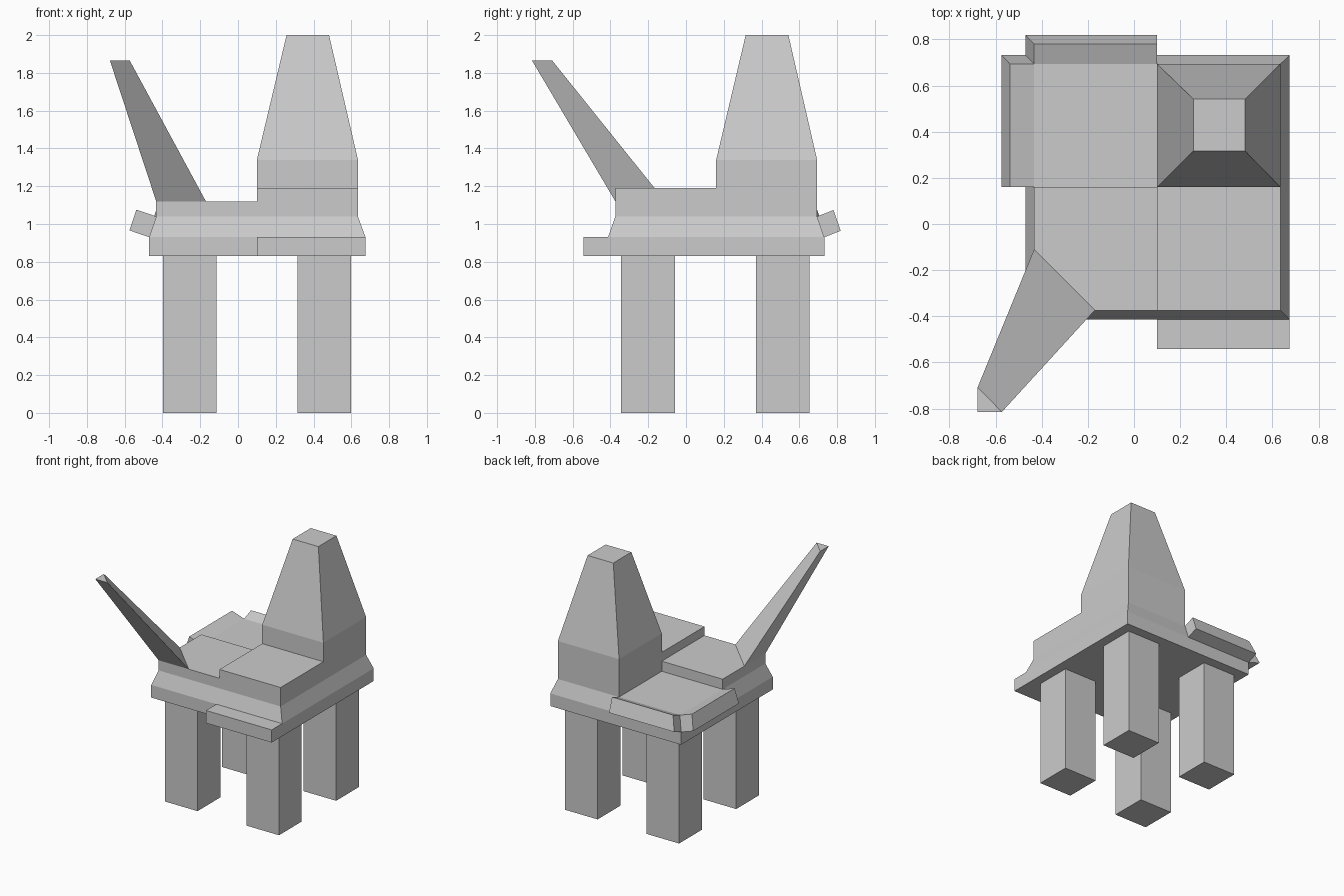
import bpy
import bmesh

cube = bpy.data.objects.get("Cube")
if cube:
    bpy.data.objects.remove(cube, do_unlink=True)

grey = bpy.data.materials.new("light grey")
grey.use_nodes = True
colour = (0.6, 0.6, 0.6, 1)
grey.diffuse_color = colour
grey.node_tree.nodes["Principled BSDF"].inputs["Base Color"].default_value = colour


def loft(name, rings):
    """Join matching loops of points with flat faces and cap both ends."""
    bm = bmesh.new()
    loops = [[bm.verts.new(p) for p in ring] for ring in rings]
    for low, high in zip(loops, loops[1:]):
        for i in range(len(low)):
            j = (i + 1) % len(low)
            bm.faces.new((low[i], low[j], high[j], high[i]))
    bm.faces.new(loops[0])
    bm.faces.new(loops[-1])
    bmesh.ops.recalc_face_normals(bm, faces=bm.faces)
    mesh = bpy.data.meshes.new(name)
    bm.to_mesh(mesh)
    bm.free()
    mesh.materials.append(grey)
    obj = bpy.data.objects.new(name, mesh)
    bpy.context.collection.objects.link(obj)
    return obj


def rect(x, y, z):
    return [(x[0], y[0], z), (x[1], y[0], z), (x[1], y[1], z), (x[0], y[1], z)]


def shift(ring, dx, dy, dz):
    return [(x + dx, y + dy, z + dz) for x, y, z in ring]


# Shared levels and outlines: the body is split in four by MID_X and MID_Y
MID_X, MID_Y = 0.10, 0.16
BASE, RIM, DECK = 0.83, 0.93, 1.04
outer_x, outer_y = (-0.47, 0.675), (-0.413, 0.732)
inner_x, inner_y = (-0.433, 0.635), (-0.374, 0.694)
right_x, left_x = (inner_x[0], MID_X), (MID_X, inner_x[1])
front_y, back_y = (inner_y[0], MID_Y), (MID_Y, inner_y[1])

# Body slab with a sloped rim
loft("body", [rect(outer_x, outer_y, BASE), rect(outer_x, outer_y, RIM),
              rect(inner_x, inner_y, DECK)])

# Raised blocks on the deck
loft("corner_block", [rect(right_x, front_y, DECK), rect(right_x, front_y, 1.12)])
loft("front_block", [rect(left_x, front_y, DECK), rect(left_x, front_y, 1.19)])

# Tapered tower
loft("tower", [rect(left_x, back_y, DECK), rect(left_x, back_y, 1.34),
               rect((0.257, 0.482), (0.316, 0.542), 2.0)])

# Step at the front of the slab
step_x, step_y = (MID_X, outer_x[1]), (-0.543, outer_y[0])
loft("front_step", [rect(step_x, step_y, BASE), rect(step_x, step_y, RIM)])

# Leaning three-sided horn on the front corner
x, y = inner_x[0], inner_y[0]
loft("horn", [[(x, y, 1.12), (-0.17, y, 1.12), (x, -0.11, 1.12)],
              [(-0.678, -0.815, 1.865), (-0.573, -0.815, 1.865), (-0.678, -0.708, 1.865)]])

# Ledges pushed outward from the sloped rim
OUT, UP = 0.105, 0.036
side = [(outer_x[0], MID_Y, RIM), (outer_x[0], outer_y[1], RIM),
        (inner_x[0], inner_y[1], DECK), (inner_x[0], MID_Y, DECK)]
loft("side_ledge", [side, shift(side, -OUT, 0, UP)])
back = [(outer_x[0], outer_y[1], RIM), (MID_X, outer_y[1], RIM),
        (MID_X, inner_y[1], DECK), (inner_x[0], inner_y[1], DECK)]
loft("back_ledge", [back, shift(back, 0, 0.087, 0.034)])

# Four square legs
for side_name, leg_x in (("right", -0.398), ("left", 0.315)):
    for end_name, leg_y in (("front", -0.343), ("back", 0.371)):
        xs, ys = (leg_x, leg_x + 0.284), (leg_y, leg_y + 0.284)
        loft(f"{end_name}_{side_name}_leg", [rect(xs, ys, 0), rect(xs, ys, BASE)])
